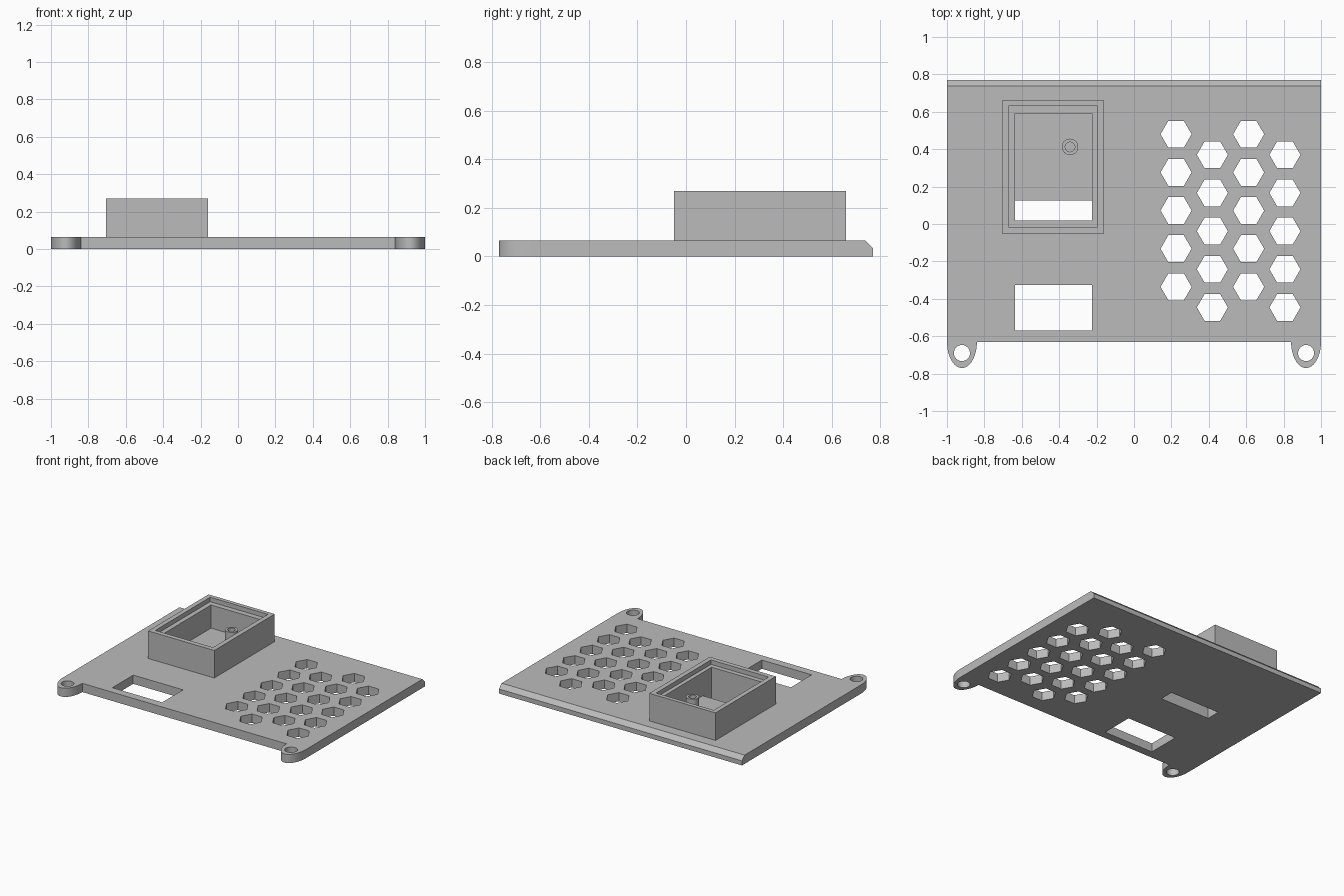
import bpy, bmesh
from math import sin, cos, pi, radians

if "Cube" in bpy.data.objects:
    bpy.data.objects.remove(bpy.data.objects["Cube"], do_unlink=True)

GREY = (0.5, 0.5, 0.5, 1)
grey = bpy.data.materials.new("plain grey")
grey.use_nodes = True
grey.diffuse_color = GREY
grey.node_tree.nodes["Principled BSDF"].inputs["Base Color"].default_value = GREY

THICK = 0.065      # plate thickness
TOP = 0.27         # housing rim height
BACK, FRONT = 0.77, -0.63


def ring(cx, cy, r, n):
    return [(cx + r * cos(2 * pi * i / n), cy + r * sin(2 * pi * i / n)) for i in range(n)]


def rect(x0, x1, y0, y1):
    return [(x0, y0), (x1, y0), (x1, y1), (x0, y1)]


def prism(bm, outline, z0, z1):
    """Extrude a counter-clockwise outline between two heights."""
    low = [bm.verts.new((x, y, z0)) for x, y in outline]
    high = [bm.verts.new((x, y, z1)) for x, y in outline]
    bm.faces.new(low[::-1])
    bm.faces.new(high)
    n = len(low)
    for i in range(n):
        j = (i + 1) % n
        bm.faces.new((low[i], low[j], high[j], high[i]))


def to_object(name, bm):
    mesh = bpy.data.meshes.new(name)
    bm.to_mesh(mesh)
    bm.free()
    mesh.materials.append(grey)
    obj = bpy.data.objects.new(name, mesh)
    bpy.context.collection.objects.link(obj)
    return obj


def solid(name, *parts):
    bm = bmesh.new()
    for outline, z0, z1 in parts:
        prism(bm, outline, z0, z1)
    return to_object(name, bm)


def activate(obj):
    bpy.ops.object.select_all(action="DESELECT")
    obj.select_set(True)
    bpy.context.view_layer.objects.active = obj


def cut(obj, *parts):
    """Subtract prisms from an object, then smooth its round walls."""
    cutter = solid("cutter", *parts)
    cutter.hide_render = True
    mod = obj.modifiers.new("cut", "BOOLEAN")
    mod.operation, mod.solver, mod.object = "DIFFERENCE", "EXACT", cutter
    activate(obj)
    bpy.ops.object.modifier_apply(modifier=mod.name)
    bpy.data.objects.remove(cutter, do_unlink=True)
    bpy.ops.object.shade_smooth_by_angle(angle=radians(30))


# Plate outline with a rounded mounting ear at each front corner
EAR_X, EAR_R, EAR_LEN, SEG = 0.92, 0.08, 0.14, 24
ear = [(EAR_R * cos(pi + pi * i / SEG), FRONT + EAR_LEN * sin(pi + pi * i / SEG))
       for i in range(SEG + 1)]
outline = [(x - EAR_X, y) for x, y in ear] + [(x + EAR_X, y) for x, y in ear]
outline += [(1, BACK), (-1, BACK)]

bm = bmesh.new()
prism(bm, outline, 0, THICK)
# Chamfer along the top back edge
back_edge = [e for e in bm.edges
             if all(v.co.y > BACK - 0.01 and v.co.z > THICK - 0.01 for v in e.verts)]
bmesh.ops.bevel(bm, geom=back_edge, offset=0.031, segments=1, affect="EDGES")
plate = to_object("base_plate", bm)

# Through holes: hexagon vents, two windows, two screw holes
holes = []
for col in range(4):
    for row in range(5):
        y = 0.48 - 0.204 * row - 0.11 * (col % 2)
        holes.append(ring(0.225 + 0.194 * col, y, 0.083, 6))
holes.append(rect(-0.635, -0.225, -0.57, -0.325))
holes.append(rect(-0.635, -0.225, 0.02, 0.125))
holes += [ring(s * EAR_X, -0.69, 0.043, 32) for s in (-1, 1)]
cut(plate, *[(h, -0.1, 0.2) for h in holes])

# Open housing with a recessed lip round its rim
housing = solid("housing_wall", (rect(-0.705, -0.16, -0.05, 0.66), THICK, TOP))
cut(housing, (rect(-0.635, -0.225, 0.02, 0.59), 0, 0.5))
cut(housing, (rect(-0.67, -0.195, -0.015, 0.63), 0.237, 0.5))

# Hollow screw post inside the housing
post = solid("screw_post", (ring(-0.342, 0.412, 0.044, 32), THICK, 0.2))
cut(post, (ring(-0.342, 0.412, 0.026, 32), THICK + 0.005, 0.5))
